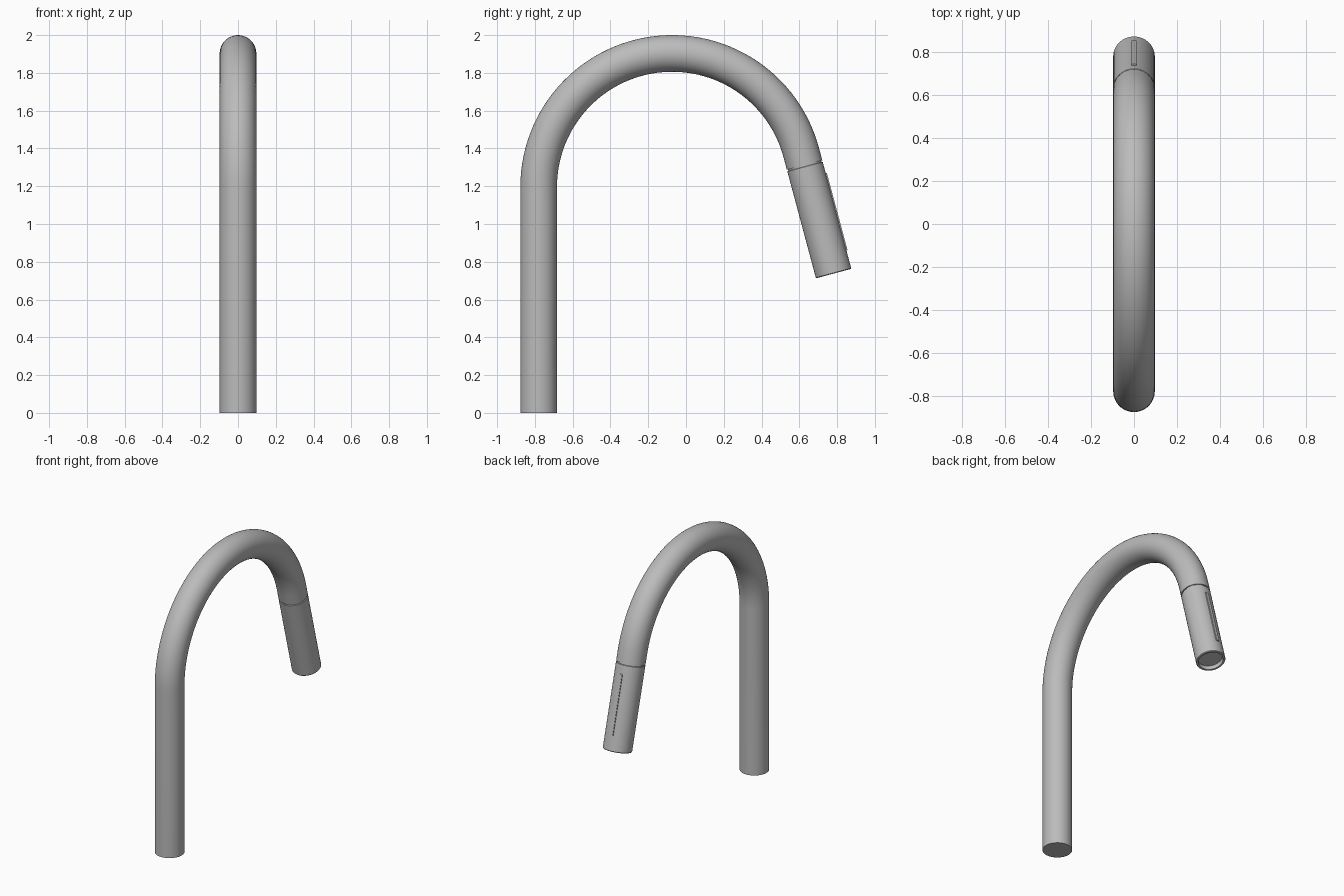
import bpy, bmesh
from math import sin, cos, pi, radians
from mathutils import Vector, Matrix

cube = bpy.data.objects.get("Cube")
if cube:
    bpy.data.objects.remove(cube)

TUBE = 0.097            # tube radius
BEND = 0.707            # bend radius of the gooseneck
CENTRE = Vector((0, -0.073, 1.196))
TILT = radians(15)      # lean of the spray head
SIDES = 64

steel = bpy.data.materials.new("brushed_grey")
steel.use_nodes = True
GREY = (0.5, 0.5, 0.5, 1)
steel.diffuse_color = GREY
steel.node_tree.nodes["Principled BSDF"].inputs["Base Color"].default_value = GREY


def finish(name, bm):
    bmesh.ops.recalc_face_normals(bm, faces=bm.faces)
    mesh = bpy.data.meshes.new(name)
    bm.to_mesh(mesh)
    bm.free()
    obj = bpy.data.objects.new(name, mesh)
    mesh.materials.append(steel)
    bpy.context.collection.objects.link(obj)
    bpy.ops.object.select_all(action='DESELECT')
    obj.select_set(True)
    bpy.context.view_layer.objects.active = obj
    bpy.ops.object.shade_smooth_by_angle(angle=radians(35))
    return obj


def sweep(name, stations):
    """Skin round rings given as (centre, outward direction, radius), capping both ends."""
    bm = bmesh.new()
    rings = []
    for centre, out, radius in stations:
        rings.append([bm.verts.new(centre + radius * (cos(a) * out + sin(a) * Vector((1, 0, 0))))
                      for a in (2 * pi * i / SIDES for i in range(SIDES))])
    for low, high in zip(rings, rings[1:]):
        for i in range(SIDES):
            j = (i + 1) % SIDES
            bm.faces.new((low[i], low[j], high[j], high[i]))
    bm.faces.new(rings[0])
    bm.faces.new(rings[-1])
    return finish(name, bm)


def radial(angle):
    return Vector((0, cos(angle), sin(angle)))


# Outlet axis, leaving the end of the bend
out = radial(TILT)
down = Vector((0, sin(TILT), -cos(TILT)))
bend_end = CENTRE + BEND * out


def along(t):
    return bend_end + t * down


# Gooseneck: upright post, bend and short straight end
back = radial(pi)
spout = [(Vector((0, CENTRE.y - BEND, 0)), back, TUBE)]
STEPS = 56
for k in range(STEPS + 1):
    a = pi + (TILT - pi) * k / STEPS
    spout.append((CENTRE + BEND * radial(a), radial(a), TUBE))
spout.append((along(0.069), out, TUBE))
sweep("gooseneck_spout", spout)

# Spray head: seam neck, body, rounded lip and recessed outlet
head = [(0.065, 0.091), (0.077, 0.091), (0.077, 0.095), (0.079, TUBE),
        (0.660, TUBE), (0.664, 0.094), (0.664, 0.082), (0.635, 0.080)]
sweep("spray_head", [(along(t), out, r) for t, r in head])

# Slim raised button strip on the back of the head
bm = bmesh.new()
bmesh.ops.create_cube(bm, size=1)
bmesh.ops.scale(bm, vec=(0.025, 0.02, 0.425), verts=bm.verts)
bmesh.ops.bevel(bm, geom=bm.edges[:], offset=0.002, segments=2, affect='EDGES')
button = finish("button_strip", bm)
button.matrix_world = (Matrix.Translation(along(0.352) + (TUBE - 0.004) * out)
                       @ Matrix.Rotation(TILT, 4, 'X'))
